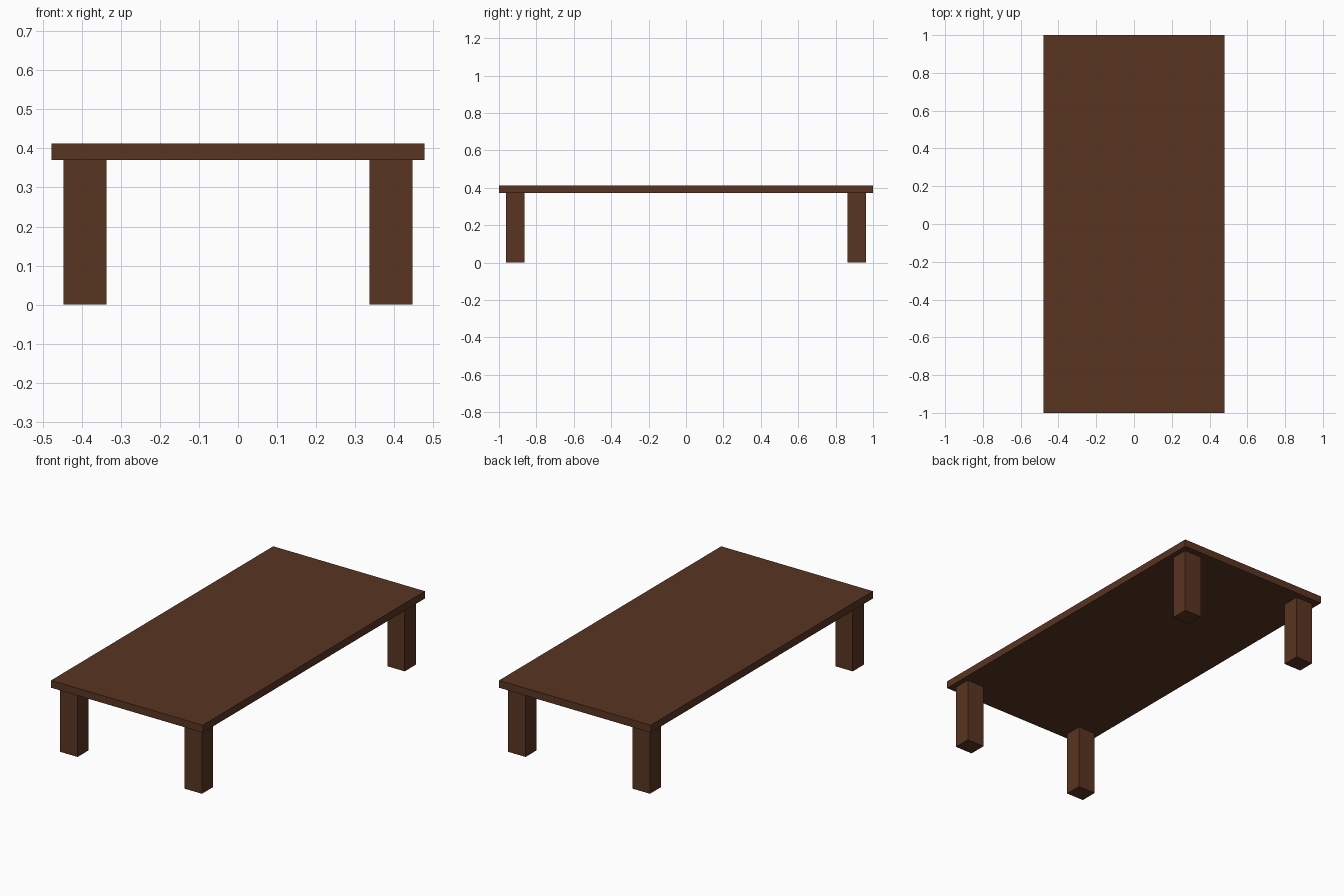
import bpy

if "Cube" in bpy.data.objects:
    bpy.data.objects.remove(bpy.data.objects["Cube"])

TOP_Z, UNDER_Z = 0.413, 0.371

wood = bpy.data.materials.new("dark_wood")
wood.diffuse_color = (0.10, 0.035, 0.016, 1.0)
wood.use_nodes = True
wood.node_tree.nodes["Principled BSDF"].inputs["Base Color"].default_value = wood.diffuse_color


def box(name, center, size):
    bpy.ops.mesh.primitive_cube_add(size=1, location=center)
    obj = bpy.context.object
    obj.name = name
    obj.scale = size
    bpy.ops.object.transform_apply(location=False, rotation=False, scale=True)
    obj.data.materials.append(wood)
    return obj


# Table top slab
box("table_top", (0, 0, (TOP_Z + UNDER_Z) / 2), (0.956, 2.0, TOP_Z - UNDER_Z))

# Four square legs, inset from the corners
for y_name, sy in (("front", -1), ("back", 1)):
    for x_name, sx in (("left", -1), ("right", 1)):
        box(f"{y_name}_{x_name}_leg",
            (sx * 0.392, sy * 0.913, UNDER_Z / 2),
            (0.11, 0.10, UNDER_Z))
